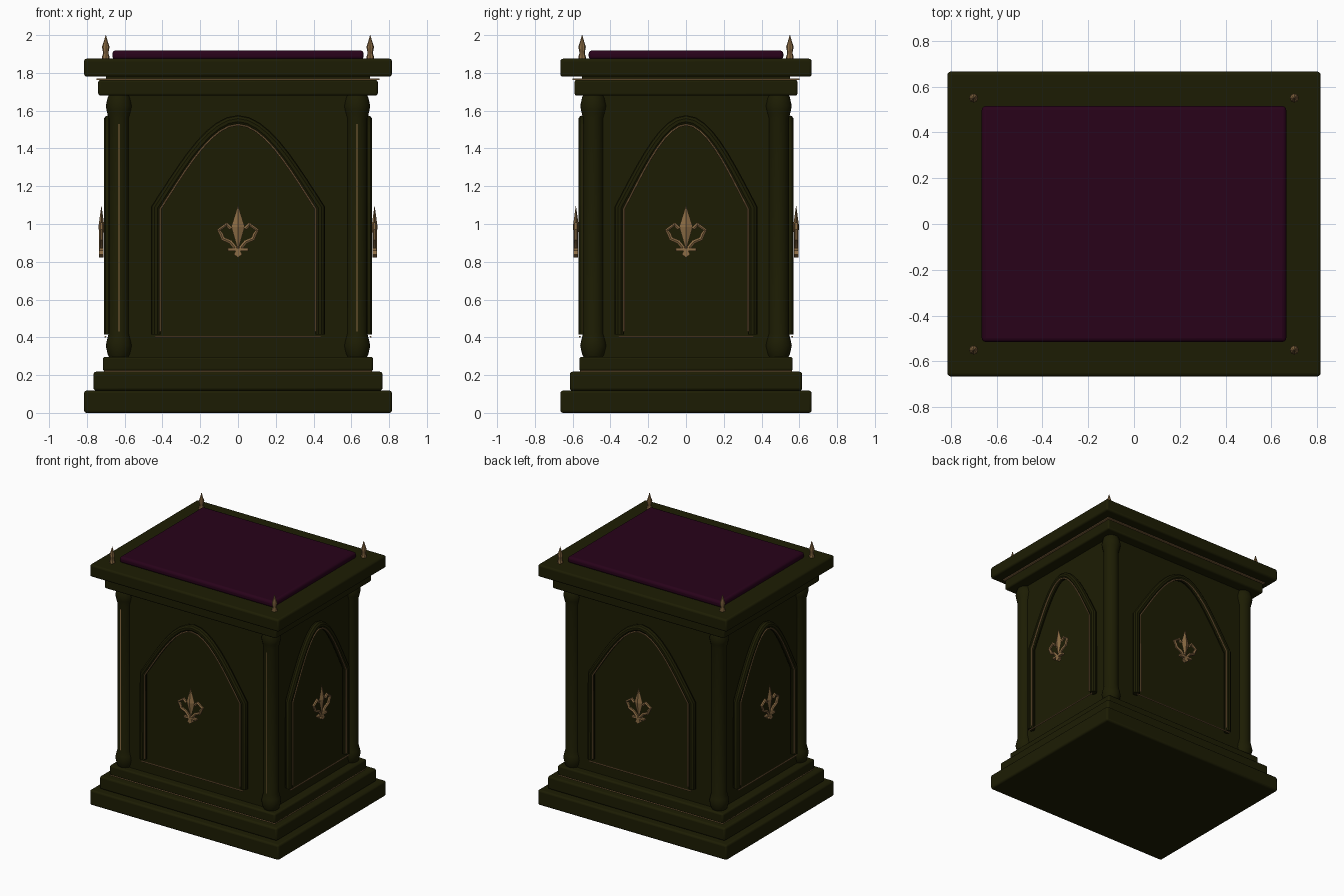
import bpy, bmesh, math
from mathutils import Vector

if "Cube" in bpy.data.objects:
    bpy.data.objects.remove(bpy.data.objects["Cube"])


def material(name, rgb):
    m = bpy.data.materials.new(name)
    m.diffuse_color = (*rgb, 1)
    m.use_nodes = True
    m.node_tree.nodes["Principled BSDF"].inputs["Base Color"].default_value = m.diffuse_color
    return m


STONE = material("dark_olive", (0.012, 0.012, 0.001))
CLOTH = material("deep_purple", (0.021, 0.0005, 0.010))
BRASS = material("aged_brass", (0.26, 0.15, 0.058))


def finish(ob, mat, bevel=0.0, turn=0.0, smooth=True):
    ob.data.materials.clear()
    ob.data.materials.append(mat)
    ob.rotation_euler.z = turn
    if bevel:
        b = ob.modifiers.new("soft_edge", 'BEVEL')
        b.width, b.segments, b.limit_method = bevel, 3, 'ANGLE'
    bpy.ops.object.select_all(action='DESELECT')
    ob.select_set(True)
    bpy.context.view_layer.objects.active = ob
    if smooth:
        bpy.ops.object.shade_smooth_by_angle(angle=math.radians(35))
    return ob


def from_bmesh(name, bm):
    bmesh.ops.recalc_face_normals(bm, faces=bm.faces)
    me = bpy.data.meshes.new(name)
    bm.to_mesh(me)
    bm.free()
    ob = bpy.data.objects.new(name, me)
    bpy.context.collection.objects.link(ob)
    return ob


def box(name, lo, hi, mat, bevel=0.0, turn=0.0):
    bm = bmesh.new()
    bmesh.ops.create_cube(bm, size=1)
    lo, hi = Vector(lo), Vector(hi)
    for v in bm.verts:
        v.co = Vector([lo[i] + (v.co[i] + 0.5) * (hi[i] - lo[i]) for i in range(3)])
    return finish(from_bmesh(name, bm), mat, bevel, turn)


def slab(name, hx, hy, z0, z1, mat, bevel=0.0):
    return box(name, (-hx, -hy, z0), (hx, hy, z1), mat, bevel)


def plate(name, outline, d0, d1, mat, bevel, turn):
    # outline of (x, z) extruded towards -y between two depths
    bm = bmesh.new()
    f = bm.faces.new([bm.verts.new((x, -d0, z)) for x, z in outline])
    r = bmesh.ops.extrude_face_region(bm, geom=[f])
    for v in r["geom"]:
        if isinstance(v, bmesh.types.BMVert):
            v.co.y = -d1
    return finish(from_bmesh(name, bm), mat, bevel, turn)


def tube(name, points, depth, radius, mat, turn, res=1):
    cu = bpy.data.curves.new(name, 'CURVE')
    cu.dimensions = '3D'
    cu.bevel_depth, cu.bevel_resolution, cu.use_fill_caps = radius, res, True
    sp = cu.splines.new('POLY')
    sp.points.add(len(points) - 1)
    for p, (x, z) in zip(sp.points, points):
        p.co = (x, -depth, z, 1)
    ob = bpy.data.objects.new(name, cu)
    bpy.context.collection.objects.link(ob)
    bpy.ops.object.select_all(action='DESELECT')
    ob.select_set(True)
    bpy.context.view_layer.objects.active = ob
    bpy.ops.object.convert(target='MESH')
    return finish(bpy.context.object, mat, 0, turn)


def lathe(name, profile, x, y, sides, mat):
    bm = bmesh.new()
    rings = []
    for r, z in profile:
        rings.append([bm.verts.new((x + r * math.cos(2 * math.pi * i / sides),
                                    y + r * math.sin(2 * math.pi * i / sides), z))
                      for i in range(sides)])
    for a, b in zip(rings, rings[1:]):
        for i in range(sides):
            j = (i + 1) % sides
            bm.faces.new((a[i], a[j], b[j], b[i]))
    bm.faces.new(rings[0])
    bm.faces.new(rings[-1])
    return finish(from_bmesh(name, bm), mat)


def arch(w, z0, zs, za, n=9):
    # straight sides with a gently pointed arch on top
    half = []
    for i in range(n + 1):
        t = i / n
        s = 1 - t
        x = s**3 + 3 * s * s * t * 0.7 + 3 * s * t * t * 0.35
        z = 3 * s * s * t * 0.42 + 3 * s * t * t + t**3
        half.append((w * x, zs + (za - zs) * z))
    right = [(w, z0)] + half
    return right + [(-x, z) for x, z in reversed(right[:-1])]


# stepped base, body, cornice and top
slab("base_step_low", 0.815, 0.665, 0, 0.118, STONE, 0.014)
slab("base_step_mid", 0.765, 0.615, 0.118, 0.218, STONE, 0.014)
slab("base_trim", 0.71, 0.56, 0.216, 0.225, BRASS)
slab("base_step_high", 0.715, 0.565, 0.222, 0.297, STONE, 0.012)
slab("body", 0.65, 0.51, 0.29, 1.69, STONE)
slab("cornice", 0.74, 0.59, 1.68, 1.763, STONE, 0.012)
slab("cornice_trim", 0.75, 0.6, 1.762, 1.77, BRASS)
slab("top_neck", 0.70, 0.55, 1.765, 1.79, STONE)
slab("top_slab", 0.815, 0.665, 1.78, 1.875, STONE, 0.014)
slab("cloth_pad", 0.665, 0.515, 1.87, 1.919, CLOTH, 0.018)

# corner columns and finials
low = [(0.05, 0.29), (0.06, 0.31), (0.07, 0.355), (0.064, 0.385), (0.055, 0.42)]
column = low + [(r, 1.98 - z) for r, z in reversed(low)]
finial = [(0.02, 1.87), (0.02, 1.885), (0.015, 1.9), (0.015, 1.912),
          (0.02, 1.937), (0.011, 1.965), (0.001, 2.0)]
for sx, nx in ((-1, "left"), (1, "right")):
    for sy, ny in ((-1, "front"), (1, "back")):
        lathe(f"column_{ny}_{nx}", column, sx * 0.63, sy * 0.49, 20, STONE)
        lathe(f"finial_{ny}_{nx}", finial, sx * 0.70, sy * 0.55, 8, BRASS)
    box(f"column_strip_{nx}", (sx * 0.63 - 0.003, -0.547, 0.43),
        (sx * 0.63 + 0.003, -0.54, 1.53), BRASS)

# round arch moulding with brass edge and lily ornament on each side
for side, turn, w, d in (("front", 0, 0.435, 0.51), ("right", 90, 0.353, 0.65),
                         ("back", 180, 0.435, 0.51), ("left", 270, 0.353, 0.65)):
    a = math.radians(turn)
    wi = w - 0.025
    tube(f"{side}_arch_moulding", arch(w, 0.415, 1.085, 1.55), d + 0.035, 0.026, STONE, a, 3)
    tube(f"{side}_arch_trim", arch(wi, 0.43, 1.08, 1.525), d + 0.054, 0.005, BRASS, a)
    tube(f"{side}_sill_trim", [(-wi - 0.03, 0.403), (wi + 0.03, 0.403)], d + 0.052, 0.005, BRASS, a)

    # lily: central petal, curled side petals, band and foot
    bm = bmesh.new()
    c = d + 0.073
    ring = [bm.verts.new(p) for p in ((0.036, -c, 0.985), (0, -c - 0.016, 0.985),
                                      (-0.036, -c, 0.985), (0, -c + 0.016, 0.985))]
    for z in (1.1, 0.86):
        tip = bm.verts.new((0, -c, z))
        for i in range(4):
            bm.faces.new((ring[i], ring[(i + 1) % 4], tip))
    finish(from_bmesh(f"{side}_lily_centre", bm), BRASS, 0, a, False)
    for s, n in ((-1, "left"), (1, "right")):
        path = [(0.012, 0.87), (0.04, 0.905), (0.08, 0.922), (0.088, 0.945),
                (0.102, 0.968), (0.06, 0.998), (0.038, 0.975)]
        tube(f"{side}_lily_petal_{n}", [(s * x, z) for x, z in path], c, 0.012, BRASS, a)
    box(f"{side}_lily_band", (-0.055, -c - 0.012, 0.857), (0.055, -c + 0.012, 0.874), BRASS, 0.003, a)
    plate(f"{side}_lily_foot", [(-0.012, 0.86), (-0.022, 0.838), (0, 0.823), (0.022, 0.838), (0.012, 0.86)],
          c - 0.012, c + 0.012, BRASS, 0, a)
